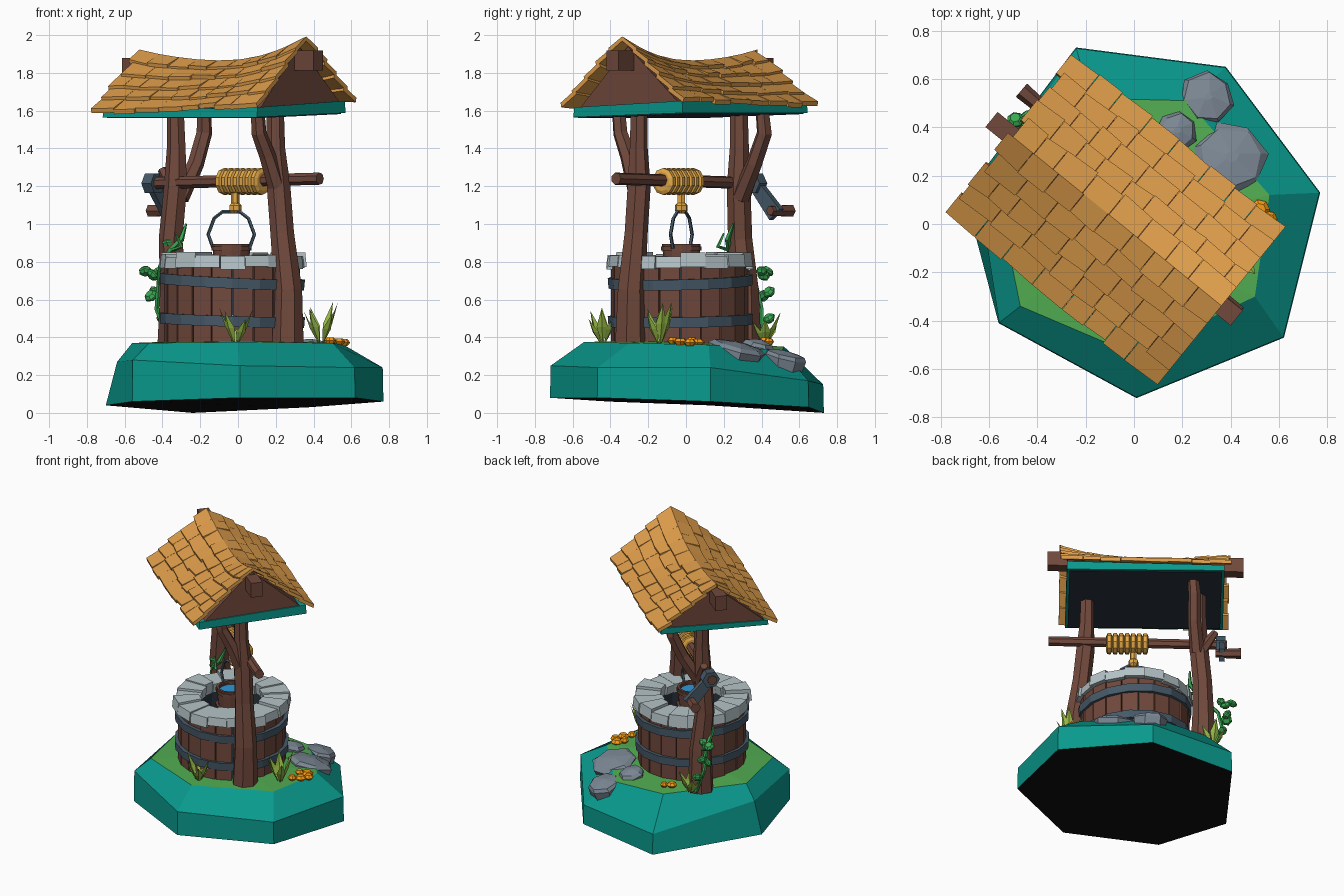
import bpy, bmesh, math, random
from math import sin, cos, pi, radians
from mathutils import Vector, Matrix

if "Cube" in bpy.data.objects:
    bpy.data.objects.remove(bpy.data.objects["Cube"])

random.seed(4)
R = random.uniform
CX, CY = -0.03, -0.03                       # well centre
A = radians(-39)                            # direction of the roof ridge


def mat(name, r, g, b):
    m = bpy.data.materials.new(name)
    m.diffuse_color = [(c / 255) ** 2.2 for c in (r, g, b)] + [1]
    m.use_nodes = True
    m.node_tree.nodes["Principled BSDF"].inputs["Base Color"].default_value = m.diffuse_color
    return m


WOOD, BARK = mat("wood", 112, 74, 62), mat("bark", 112, 74, 62)
IRON, STONE = mat("iron", 72, 90, 104), mat("stone", 180, 194, 198)
ROCK, ROPE = mat("rock", 122, 134, 146), mat("rope", 228, 168, 74)
SHINGLE, TEAL = mat("shingle", 222, 156, 76), mat("teal", 18, 152, 140)
GRASS, BLADE = mat("grass", 82, 170, 82), mat("blade", 150, 185, 72)
VINE, ORANGE = mat("vine", 60, 165, 82), mat("orange", 250, 155, 25)
WATER, BLACK = mat("water", 50, 150, 215), mat("black", 24, 24, 24)
DARK = mat("shade", 46, 56, 66)


def P(u, v, z):
    """Point in the ridge frame: u along the ridge, v across it."""
    return Vector((u * cos(A) - v * sin(A), u * sin(A) + v * cos(A), z))


def mesh(name, verts, faces, *mats, idx=None):
    me = bpy.data.meshes.new(name)
    me.from_pydata([tuple(v) for v in verts], [], faces)
    for m in mats:
        me.materials.append(m)
    if idx:
        me.polygons.foreach_set("material_index", idx)
    bm = bmesh.new()
    bm.from_mesh(me)
    bmesh.ops.recalc_face_normals(bm, faces=bm.faces)
    bm.to_mesh(me)
    bm.free()
    ob = bpy.data.objects.new(name, me)
    bpy.context.collection.objects.link(ob)
    return ob


BOX = [(0, 1, 3, 2), (4, 6, 7, 5), (0, 4, 5, 1), (2, 3, 7, 6), (0, 2, 6, 4), (1, 5, 7, 3)]


def boxes(name, groups, m):
    """One mesh from many eight-cornered blocks."""
    verts = [v for g in groups for v in g]
    mesh(name, verts, [[8 * k + i for i in f] for k in range(len(groups)) for f in BOX], m)


def wedge(a0, a1, r0, r1, z0, z1, flare=0):
    return [(CX + (r + flare * j) * cos(a), CY + (r + flare * j) * sin(a), z)
            for a in (a0, a1) for r in (r0, r1) for j, z in ((0, z0), (1, z1))]


def rings(name, rows, m, loop=False):
    n, k = len(rows[0]), len(rows)
    f = [(i * n + j, i * n + (j + 1) % n, (i + 1) % k * n + (j + 1) % n, (i + 1) % k * n + j)
         for i in range(k if loop else k - 1) for j in range(n)]
    if not loop:
        f += [list(range(n)), list(range((k - 1) * n, k * n))]
    return mesh(name, [v for r in rows for v in r], f, m)


def lathe(name, prof, n, m, mx, loop=False):
    return rings(name, [[mx @ Vector((r * cos(2 * pi * j / n), r * sin(2 * pi * j / n), z))
                         for j in range(n)] for r, z in prof], m, loop)


def tube(name, pts, rad, n, m):
    pts = [Vector(p) for p in pts]
    rows, q, last = [], None, None
    for i, p in enumerate(pts):
        t = (pts[min(i + 1, len(pts) - 1)] - pts[max(i - 1, 0)]).normalized()
        q = last.rotation_difference(t) @ q if q else t.to_track_quat('Z', 'Y')
        last = t
        r = rad[i] if isinstance(rad, (list, tuple)) else rad
        rows.append([p + q @ Vector((r * cos(2 * pi * j / n), r * sin(2 * pi * j / n), 0)) for j in range(n)])
    return rings(name, rows, m)


# Ground island: base, shoulder and grass rings
low = [(-.24, .73, 0), (.38, .65, .03), (.77, .13, .06), (.62, -.47, .08), (.01, -.72, .08),
       (-.56, -.41, .06), (-.70, .12, .04)]
zs = [.15, .17, .24, .24, .25, .28, .27]
top = [(-.18, .52, .35), (.22, .51, .33), (.56, .12, .36), (.5, -.3, .37), (0, -.54, .375),
       (-.47, -.34, .37), (-.56, .1, .37)]
mid = [(max(x * .995, -.64), y * .995, z) for (x, y, _), z in zip(low, zs)]
fs = [(r * 7 + i, r * 7 + (i + 1) % 7, r * 7 + 7 + (i + 1) % 7, r * 7 + 7 + i) for r in (0, 1) for i in range(7)]
fs += [(14 + i, 14 + (i + 1) % 7, 21) for i in range(7)] + [list(range(7))]
mesh("ground", low + mid + top + [(-.03, -.03, .39)], fs, TEAL, GRASS, BLACK, idx=[0] * 14 + [1] * 7 + [2])

# Well: staves, iron bands, dark shaft, stone rim
N = 20
staves, stones = [], []
for i in range(N):
    r = .362 + R(-.007, .007)
    staves.append(wedge((i + .03) * 2 * pi / N, (i + .97) * 2 * pi / N, .3, r, .34, .785))
for i in range(18):
    stones.append(wedge((i + R(0, .04)) * pi / 9, (i + 1) * pi / 9, .22 + R(-.012, .012),
                        .388 + R(-.01, .012), .765 + R(-.012, .01), .84 + R(-.015, .012), -.008))
boxes("well_staves", staves, WOOD)
boxes("well_rim_stones", stones, STONE)
at = Matrix.Translation((CX, CY, 0))
lathe("well_shaft", [(.23, .36), (.23, .8), (.34, .8), (.34, .36)], 18, DARK, at, True)
lathe("well_floor", [(.24, .40), (.24, .42)], 18, DARK, at)
for z, tilt in ((.49, 2), (.695, 3)):
    mx = Matrix.Translation((CX, CY, z)) @ Matrix.Rotation(radians(tilt), 4, (.5, 1, 0))
    lathe("well_band", [(.35, -.028), (.381, -.028), (.384, .028), (.35, .028)], 16, IRON, mx, True)

# Forked posts
tube("front_post", [P(.39, -.065, .35), P(.39, -.06, .65), P(.35, -.06, .95), P(.325, -.06, 1.2),
                    P(.315, -.07, 1.4), P(.31, -.07, 1.64)], [.088, .076, .064, .064, .05, .046], 7, BARK)
tube("front_post_branch", [P(.33, -.07, 1.18), P(.315, -.14, 1.36), P(.305, -.20, 1.48), P(.305, -.215, 1.63)],
     [.05, .044, .04, .036], 6, BARK)
tube("back_post", [P(-.46, .03, .35), P(-.46, .03, .65), P(-.455, 0, .92), P(-.43, .01, 1.2),
                   P(-.43, .015, 1.4), P(-.433, .01, 1.64)], [.088, .074, .066, .064, .052, .046], 7, BARK)
tube("back_post_branch", [P(-.42, .03, 1.14), P(-.40, .14, 1.32), P(-.40, .21, 1.48), P(-.39, .20, 1.63)],
     [.05, .044, .042, .036], 6, BARK)
tube("back_post_stub", [P(-.45, .03, 1.15), P(-.54, .03, 1.29)], [.04, .026], 6, BARK)

# Axle with rope coil, and crank
tube("axle", [P(-.62, -.005, 1.215), P(.57, -.015, 1.24)], .033, 7, WOOD)
along = Matrix.Translation(P(.045, -.015, 1.225)) @ Matrix.Rotation(A, 4, 'Z') @ Matrix.Rotation(pi / 2, 4, 'Y')
coil = []
for i in range(7):
    z = -.14 + i * .04
    coil += [(.052, z), (.071, z + .009), (.071, z + .031)]
lathe("rope_coil", coil + [(.052, .14)], 10, ROPE, along)
tube("crank_hub", [P(-.545, 0, 1.215), P(-.61, 0, 1.215)], .06, 6, IRON)
boxes("crank_arm", [[P(u, v + s * .027 * w, z + s * .022 * w) for u in (-.60, -.565)
                     for v, z, w in ((-.03, 1.245, .9), (.145, 1.05, 1.3)) for s in (-1, 1)]], IRON)
tube("crank_handle", [P(-.54, .135, 1.07), P(-.62, .135, 1.07), P(-.71, .137, 1.07)], [.026, .032, .036], 6, WOOD)

# Hanging rope, knot and bucket
BX, BY = -.035, -.025
tube("rope", [(BX + .02, BY, 1.18), (BX + .02, BY, 1.06)], .022, 6, ROPE)
lathe("rope_knot", [(.016, -.03), (.034, -.014), (.034, .014), (.016, .03)], 7, ROPE, Matrix.Translation((BX + .02, BY, 1.085)))
ca, sa = cos(radians(-25)), sin(radians(-25))
bail = [(-.105, .87), (-.135, .945), (-.10, 1.03), (-.05, 1.065), (.05, 1.065), (.10, 1.03), (.135, .945), (.105, .87)]
tube("bucket_handle", [(BX + d * ca, BY + d * sa, z) for d, z in bail], .010, 5, IRON)
bk = Matrix.Translation((BX, BY, 0))
lathe("bucket", [(.082, .68), (.102, .895), (.086, .895), (.075, .70)], 12, WOOD, bk)
for z in (.75, .86):
    lathe("bucket_band", [(.08, z), (.106, z), (.107, z + .022), (.08, z + .022)], 12, WOOD, bk, True)
lathe("bucket_water", [(.086, .86), (.087, .872)], 12, WATER, bk)

# Roof body: sagging gable, trim, ceiling, ridge beam ends
V0, U0, U1 = -.035, -.59, .445


def ridge(u):
    s = (u + .07) / .56
    return 1.86 + (.125 if s > 0 else .055) * s * s


def roof(u, f, side):
    eave = 1.635 + .02 * u if side > 0 else 1.605 + .035 * u
    return V0 + side * .405 * f, ridge(u) + (eave - ridge(u)) * f


sec = []
for i in range(8):
    u = U0 + (U1 - U0) * i / 7
    sec.append([P(u, V0 - .35, 1.59), P(u, V0, ridge(u) - .025), P(u, V0 + .365, 1.625)])
rings("roof_gable", sec, WOOD)
boxes("roof_trim", [[P(u, V0 + v, z) for u, h in ((U0 - .008, 0), (U1 + .008, .02))
                     for v, z in ((-.365, 1.565), (-.36, 1.598 + h), (.38, 1.588), (.375, 1.632 + h))]], TEAL)
boxes("roof_ceiling", [[P(u, V0 + v, z + dz) for u in (U0 + .01, U1 - .01)
                        for v, z in ((-.35, 1.56), (.365, 1.582)) for dz in (0, .02)]], DARK)
for u0, u1, z in ((-.73, -.5, 1.83), (.36, .575, 1.868)):
    boxes("ridge_beam_end", [[P(u, V0 + dv, z + dz) for u in (u0, u1)
                              for dv in (-.04, .04) for dz in (-.055, .05)]], BARK)

# Overlapping shingles
tiles = []
for side in (-1, 1):
    for row in range(5):
        u = -.63 + R(-.015, .015)
        while u < .44:
            w = min(R(.10, .17), .495 - u)
            if .495 - u - w < .05:
                w = .495 - u
            f0, f1, tw, lift = row / 5 - .03, (row + 1) / 5 + R(.01, .045), R(-.012, .012), R(.022, .034)
            tile = []
            for k, uu in enumerate((u + .001, u + w - .001)):
                for f, h in ((max(f0, 0), .006), (f1 + (tw if k else -tw), lift)):
                    v, z = roof(uu, f, side)
                    tile += [P(uu, v, z + h - .024), P(uu, v + side * .006 * (f > 0), z + h)]
            tiles.append(tile)
            u += w
boxes("roof_shingles", tiles, SHINGLE)

# Flat rocks
for x, y, z, r in ((.30, .52, .285, .115), (.175, .38, .345, .085), (.40, .27, .33, .155)):
    mx = Matrix.Translation((x, y, z)) @ Matrix.Rotation(radians(15), 4, (-1, .5, 0)) @ Matrix.Rotation(R(0, 3), 4, 'Z')
    ob = lathe("rock", [(r * .9, -.05), (r, .01), (r * .85, .03), (r * .15, .045)], 7, ROCK, mx)
    for v in ob.data.vertices:
        v.co += Vector((R(-.06, .06) * r, R(-.06, .06) * r, 0))

# Grass tufts of folded blades
verts, faces = [], []
for x, y, h in ((-.01, -.44, .19), (.44, -.14, .22), (-.33, .42, .17)):
    for i in range(6):
        a, b = i * pi / 3 + R(-.3, .3), len(verts)
        d, s, hh = Vector((cos(a), sin(a), 0)), Vector((-sin(a), cos(a), 0)), h * R(.7, 1.05)
        o = Vector((x, y, .36)) + d * .01
        m = o + d * .035 + Vector((0, 0, hh * .5))
        verts += [o, m + s * .03, o + d * .08 + Vector((0, 0, hh)), m - s * .03, m + d * .014]
        faces += [(b, b + 1, b + 4), (b + 1, b + 2, b + 4), (b + 2, b + 3, b + 4), (b + 3, b, b + 4)]
mesh("grass_tufts", verts, faces, BLADE)

# Climbing vine with leaves
tube("vine_stem", [(-.36, .40, .37), (-.43, .40, .55), (-.42, .37, .68), (-.41, .28, .78), (-.36, .23, .86),
                   (-.30, .22, .92), (-.275, .25, 1.0)], [.014, .013, .013, .014, .015, .016, .006], 5, VINE)
tube("vine_shoot", [(-.36, .23, .86), (-.30, .17, .88), (-.33, .2, .95)], [.011, .012, .005], 5, VINE)
for x, y, z, r in ((-.49, .43, .75, .036), (-.45, .41, .73, .036), (-.46, .41, .62, .038), (-.44, .44, .64, .034),
                   (-.37, .25, .90, .032), (-.42, .40, .75, .03), (-.40, .44, .5, .034)):
    mx = Matrix.Translation((x, y, z)) @ Matrix.Rotation(R(.3, .9), 4, (R(-1, 1), R(-1, 1), 0))
    lathe("vine_leaf", [(r * .6, -.02), (r, -.005), (r, .005), (r * .6, .02)], 7, VINE, mx)

# Orange mushroom caps
for x, y, z, r in ((.52, .06, .37, .042), (.56, .02, .37, .034), (.53, -.03, .375, .038), (.48, .03, .38, .03),
                   (.49, -.07, .38, .03), (-.18, .42, .38, .036), (-.13, .44, .375, .026)):
    lathe("mushroom_cap", [(r * .6, -.015), (r, .002), (r * .6, .02)], 7, ORANGE, Matrix.Translation((x, y, z)))
